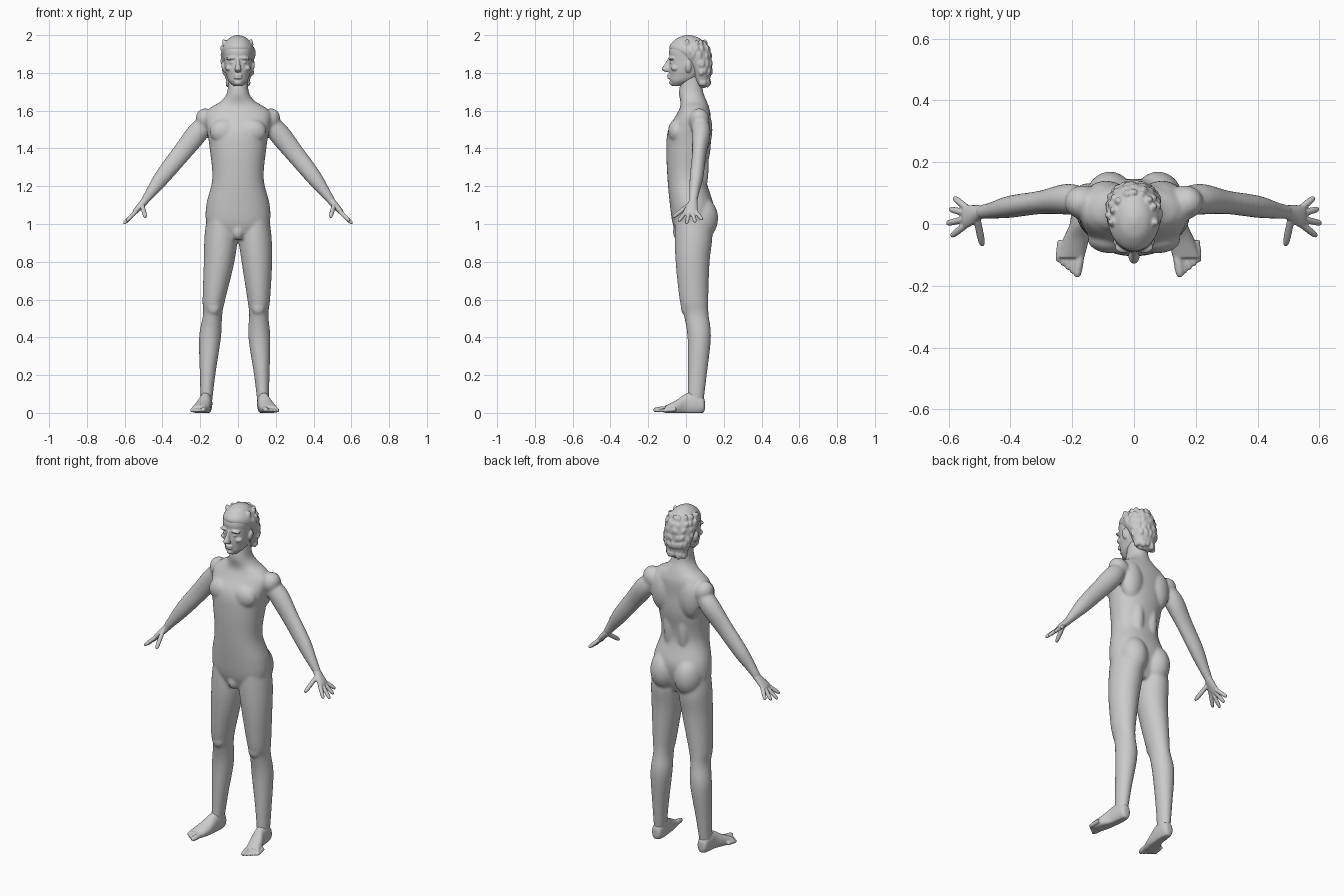
import bpy, bmesh, math, random
from mathutils import Vector, Matrix

cube = bpy.data.objects.get("Cube")
if cube:
    bpy.data.objects.remove(cube, do_unlink=True)

shade = .6
grey = bpy.data.materials.new("plain_grey")
grey.use_nodes = True
grey.diffuse_color = (shade, shade, shade, 1)
grey.node_tree.nodes["Principled BSDF"].inputs["Base Color"].default_value = grey.diffuse_color

ACROSS, BACK, UP = Vector((1, 0, 0)), Vector((0, 1, 0)), Vector((0, 0, 1))


def spline(rows, steps=6):
    """Smooth the listed sections with a Catmull-Rom curve."""
    rows = [Vector(row) for row in rows]
    padded = rows[:1] + rows + rows[-1:]
    smooth = []
    for before, start, end, after in zip(padded, padded[1:], padded[2:], padded[3:]):
        for step in range(steps):
            t = step / steps
            bend = start.lerp(end, t * t * (3 - 2 * t))
            leave, arrive = (end - before) / 2, (after - start) / 2
            smooth.append(bend + leave * t * (1 - t) ** 2 - arrive * t * t * (1 - t))
    return smooth + rows[-1:]


def tube(bm, rows, axis=UP, deep_side=BACK, sides=32, power=2):
    """Loft oval sections (x, y, z, half width, half depth) square to the axis."""
    axis = axis.normalized()
    deep = (deep_side - axis * deep_side.dot(axis)).normalized()
    wide = deep.cross(axis)
    rings = []
    for x, y, z, half_width, half_depth in spline(rows):
        ring = []
        for side in range(sides):
            angle = math.tau * side / sides
            c, s = math.cos(angle), math.sin(angle)
            round_off = (abs(c) ** power + abs(s) ** power) ** (1 / power)
            offset = wide * c * half_width + deep * s * half_depth
            point = Vector((x, y, z)) + offset / round_off
            point.z = max(point.z, 0)
            ring.append(bm.verts.new(point))
        rings.append(ring)
    for lower, upper in zip(rings, rings[1:]):
        for side in range(sides):
            bm.faces.new((lower[side - 1], lower[side], upper[side], upper[side - 1]))
    bm.faces.new(rings[0])
    bm.faces.new(rings[-1])


def blob(bm, centre, radii, tilt=0):
    """A muscle or other rounded mass."""
    matrix = (Matrix.Translation(centre) @ Matrix.Rotation(tilt, 4, 'Y')
              @ Matrix.Diagonal(radii).to_4x4())
    bmesh.ops.create_uvsphere(bm, u_segments=24, v_segments=16, radius=1, matrix=matrix)


def rod(bm, start, end, radius, deep_side=BACK):
    """A finger or toe with a rounded tip."""
    start, end = Vector(start), Vector(end)
    rows = []
    for along, size in ((0, 1), (.6, 1), (.9, .8), (1, .4)):
        rows.append((*start.lerp(end, along), radius * size, radius * size))
    tube(bm, rows, end - start, deep_side, sides=12)


def finish(name, bm, voxel, softness):
    """Fuse the overlapping volumes into one smooth skin."""
    bmesh.ops.recalc_face_normals(bm, faces=bm.faces)
    mesh = bpy.data.meshes.new(name)
    bm.to_mesh(mesh)
    bm.free()
    mesh.materials.append(grey)
    part = bpy.data.objects.new(name, mesh)
    bpy.context.collection.objects.link(part)
    fuse = part.modifiers.new("fuse", 'REMESH')
    fuse.mode = 'VOXEL'
    fuse.voxel_size = voxel
    fuse.use_smooth_shade = True
    soften = part.modifiers.new("soften", 'SMOOTH')
    soften.factor = .5
    soften.iterations = softness


def stance(side, z):
    """The right leg stands a little wider than the left."""
    return .035 * min(1, max(0, 2 - 2.5 * z)) if side < 0 else 0


# Torso and neck, from crotch to skull
bm = bmesh.new()
torso = [(.92, .03, .11, .07), (1, .03, .165, .1), (1.1, .03, .168, .115),
         (1.24, .005, .136, .103), (1.4, .013, .15, .117), (1.5, .018, .165, .112),
         (1.58, .04, .175, .09), (1.62, .045, .14, .076), (1.65, .04, .09, .07),
         (1.7, .027, .057, .064), (1.8, .03, .05, .05)]
tube(bm, [(0, y, z, width, depth) for z, y, width, depth in torso], sides=48, power=2.2)
blob(bm, (0, -.04, .96), (.03, .03, .045))

for side in (-1, 1):
    # Chest, shoulder blade, lower back, seat and shoulder
    blob(bm, (side * .075, -.05, 1.49), (.075, .045, .065))
    blob(bm, (side * .09, .085, 1.5), (.07, .055, .12))
    blob(bm, (side * .045, .075, 1.3), (.04, .045, .16))
    blob(bm, (side * .078, .08, 1.03), (.08, .09, .115))
    blob(bm, (side * .165, .07, 1.55), (.055, .055, .065), side * .6)
    # Arm, from shoulder to wrist
    arm = [(.13, .065, 1.575, .035, .04), (.21, .08, 1.487, .056, .05),
           (.3, .07, 1.375, .051, .038), (.4, .056, 1.25, .043, .036),
           (.46, .044, 1.17, .03, .027), (.5, .038, 1.115, .02, .022)]
    tube(bm, [(side * x, *rest) for x, *rest in arm], ACROSS * side - UP)
    # Leg, from hip to ankle
    leg = [(1.06, .09, .035, .07, .09), (.94, .09, .04, .087, .1), (.8, .1, .035, .081, .09),
           (.6, .11, .042, .06, .076), (.52, .11, .054, .051, .066), (.4, .113, .07, .058, .062),
           (.2, .126, .06, .041, .05), (.05, .133, .05, .03, .042)]
    tube(bm, [(side * (x + stance(side, z)), y, z, width, depth)
              for z, x, y, width, depth in leg])
    blob(bm, (side * (.108 + stance(side, .56)), 0, .56), (.036, .028, .045))
finish("body", bm, .007, 8)

for side, label in ((-1, "right"), (1, "left")):
    # Palm, with four fingers fanned out from the knuckles and a thumb
    bm = bmesh.new()
    reach = (ACROSS * side - UP).normalized()
    palm = [(.475, .041, 1.15, .02, .02), (.495, .038, 1.12, .02, .023),
            (.54, .024, 1.07, .015, .037), (.553, .024, 1.055, .008, .032)]
    tube(bm, [(side * x, *rest) for x, *rest in palm], reach, sides=24)
    for finger in range(4):
        knuckle = Vector((side * .54, .017 * finger, 1.066))
        fan = .34 * finger - .5
        length = .094 - .012 * abs(finger - 1)
        tip = knuckle + (reach * math.cos(fan) + BACK * math.sin(fan)) * length
        rod(bm, knuckle, tip, .011)
    rod(bm, (side * .507, .012, 1.098), (side * .49, -.07, 1.035), .012)
    finish(label + "_hand", bm, .0035, 3)

    # Foot, from heel to ball, with five toes
    bm = bmesh.new()
    shift = stance(side, 0)
    foot = [(.1, .133, .04, .012, .02), (.09, .133, .042, .028, .042), (.05, .134, .05, .033, .06),
            (0, .139, .046, .034, .056), (-.05, .153, .03, .042, .038), (-.11, .17, .018, .044, .02)]
    tube(bm, [(side * (x + shift), y, z, width, height) for y, x, z, width, height in foot],
         -BACK, UP, power=2.2)
    for toe in range(5):
        radius = .011 if toe else .015
        root = (side * (.138 + .016 * toe + shift), .008 * toe - .085, radius + .008)
        tip = (side * (.15 + .015 * toe + shift), .012 * toe - .172, radius)
        rod(bm, root, tip, radius, UP)
    finish(label + "_foot", bm, .004, 4)

# Head, from chin to crown
bm = bmesh.new()
skull = [(1.73, -.045, .022, .025), (1.755, -.024, .048, .06), (1.785, -.002, .061, .085),
         (1.82, .006, .07, .096), (1.88, .012, .076, .1), (1.92, .012, .077, .1),
         (1.96, .012, .063, .077), (1.99, .012, .015, .02)]
tube(bm, [(0, y, z, width, depth) for z, y, width, depth in skull], power=2.2)
# Nose
nose = [(1.88, -.083, .009, .01), (1.85, -.096, .01, .015),
        (1.82, -.105, .018, .024), (1.805, -.097, .014, .012)]
tube(bm, [(0, y, z, width, depth) for z, y, width, depth in nose], sides=16)
# Chin and lips
blob(bm, (0, -.064, 1.748), (.024, .026, .017))
for lip in (1.775, 1.788):
    blob(bm, (0, -.088, lip), (.023, .012, .007))
# Brows, eyes, cheeks and ears
for side in (-1, 1):
    blob(bm, (side * .033, -.074, 1.878), (.03, .02, .009), side * .1)
    blob(bm, (side * .031, -.074, 1.855), (.014, .012, .008))
    blob(bm, (side * .045, -.057, 1.825), (.022, .022, .016))
    blob(bm, (side * .075, .012, 1.83), (.012, .018, .03), side * .2)
finish("head", bm, .004, 3)

# Swept-back hair with loose waves
bm = bmesh.new()
hair = [(1.72, .082, .03, .02), (1.75, .085, .058, .038), (1.81, .079, .078, .055),
        (1.85, .067, .084, .068), (1.89, .042, .087, .092), (1.92, .022, .086, .106),
        (1.95, .014, .075, .097), (1.985, .012, .045, .057), (2, .012, .01, .012)]
tube(bm, [(0, y, z, width, depth) for z, y, width, depth in hair])
random.seed(4)
for z, y, width, depth in hair[1:-2]:
    for wave in range(9):
        turn = math.pi * (wave + random.uniform(-.3, .3)) / 8
        centre = (.9 * width * math.cos(turn), y + .9 * depth * math.sin(turn), z)
        blob(bm, centre, (.014, .014, random.uniform(.02, .03)), random.uniform(-.5, .5))
finish("hair", bm, .0045, 5)
